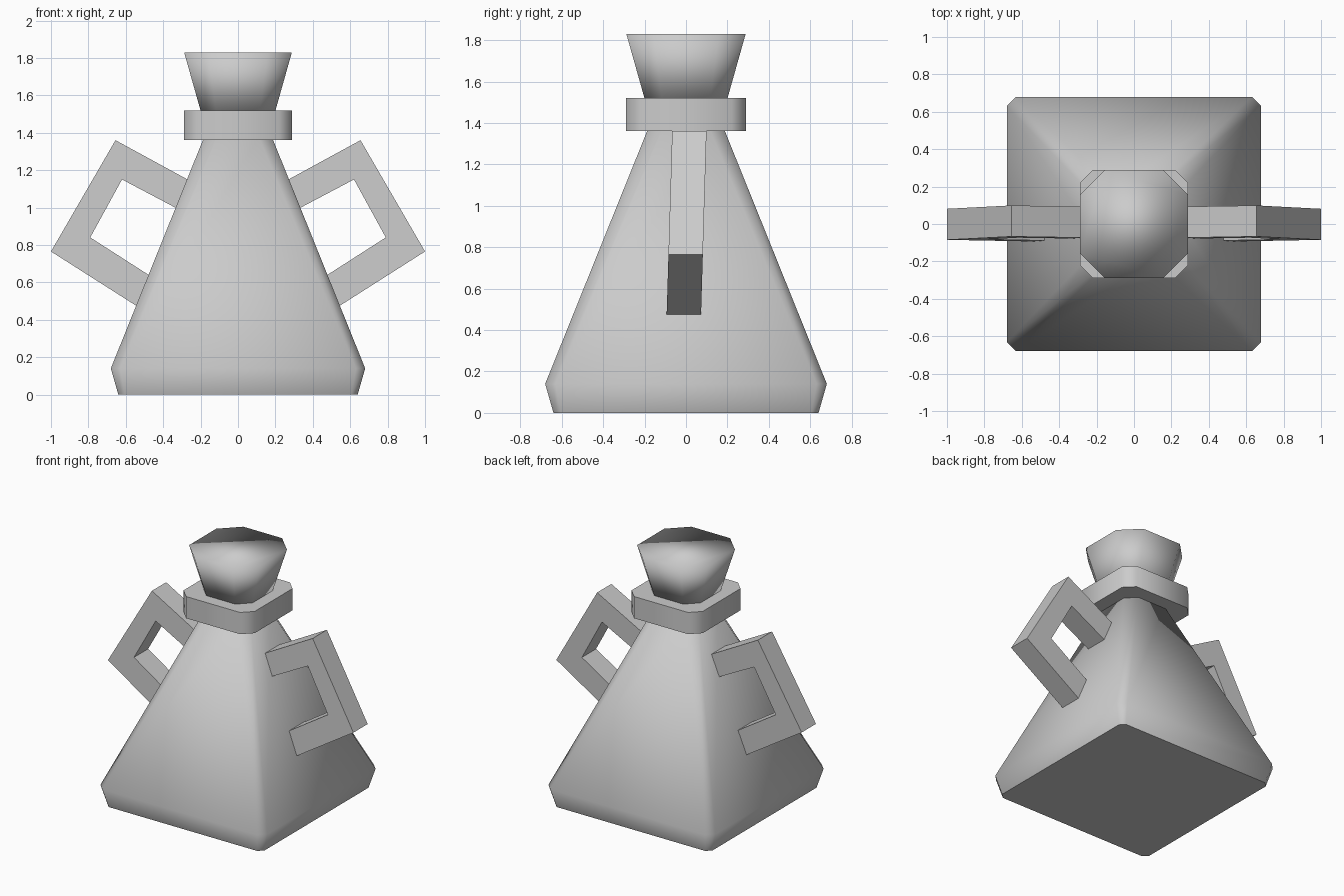
import bpy
import bmesh
from math import radians

if "Cube" in bpy.data.objects:
    bpy.data.objects.remove(bpy.data.objects["Cube"], do_unlink=True)

# One plain grey material
grey = bpy.data.materials.new("plain grey")
grey.use_nodes = True
grey.diffuse_color = (0.6, 0.6, 0.6, 1)
grey.node_tree.nodes["Principled BSDF"].inputs["Base Color"].default_value = (0.6, 0.6, 0.6, 1)


def finish(name, bm, smooth_angle=None):
    bmesh.ops.recalc_face_normals(bm, faces=bm.faces)
    mesh = bpy.data.meshes.new(name)
    bm.to_mesh(mesh)
    bm.free()
    mesh.materials.append(grey)
    obj = bpy.data.objects.new(name, mesh)
    bpy.context.collection.objects.link(obj)
    if smooth_angle:
        bpy.ops.object.select_all(action="DESELECT")
        obj.select_set(True)
        bpy.context.view_layer.objects.active = obj
        bpy.ops.object.shade_smooth_by_angle(angle=radians(smooth_angle))
    return obj


def octagon_loft(name, levels, smooth_angle):
    """Capped stack of corner-cut squares: (height, half width, corner cut)."""
    bm = bmesh.new()
    rings = []
    for z, h, cut in levels:
        k = h - cut
        outline = [(h, -k), (h, k), (k, h), (-k, h), (-h, k), (-h, -k), (-k, -h), (k, -h)]
        rings.append([bm.verts.new((x, y, z)) for x, y in outline])
    for low, high in zip(rings, rings[1:]):
        for i in range(8):
            j = (i + 1) % 8
            bm.faces.new((low[i], low[j], high[j], high[i]))
    bm.faces.new(rings[0][::-1])
    bm.faces.new(rings[-1])
    return finish(name, bm, smooth_angle)


def handle(name, side):
    """Bent square bar, leaning slightly backwards towards the top."""
    outer = [(0.20, 1.112), (0.655, 1.36), (1.0, 0.765), (0.45, 0.415)]
    inner = [(0.26, 0.96), (0.62, 1.15), (0.79, 0.84), (0.40, 0.59)]
    bm = bmesh.new()
    rails = []
    for pts in (outer, inner):
        for half in (-0.083, 0.083):
            rails.append([bm.verts.new((side * x, half + 0.03 * (z - 0.82), z)) for x, z in pts])
    loop = [rails[0], rails[1], rails[3], rails[2]]
    for a, b in zip(loop, loop[1:] + loop[:1]):
        for i in range(3):
            bm.faces.new((a[i], b[i], b[i + 1], a[i + 1]))
    for i in (0, 3):
        bm.faces.new([r[i] for r in loop])
    return finish(name, bm)


# Flask body, collar and flared stopper
octagon_loft("body", [(0, 0.64, 0.035), (0.14, 0.68, 0.05), (1.38, 0.18, 0.07)], 60)
octagon_loft("collar", [(1.36, 0.29, 0.07), (1.52, 0.29, 0.07)], 60)
octagon_loft("stopper", [(1.50, 0.195, 0.08), (1.83, 0.288, 0.13)], 180)

# Side handles
for label, side in (("left", 1), ("right", -1)):
    handle(label + "_handle", side)
